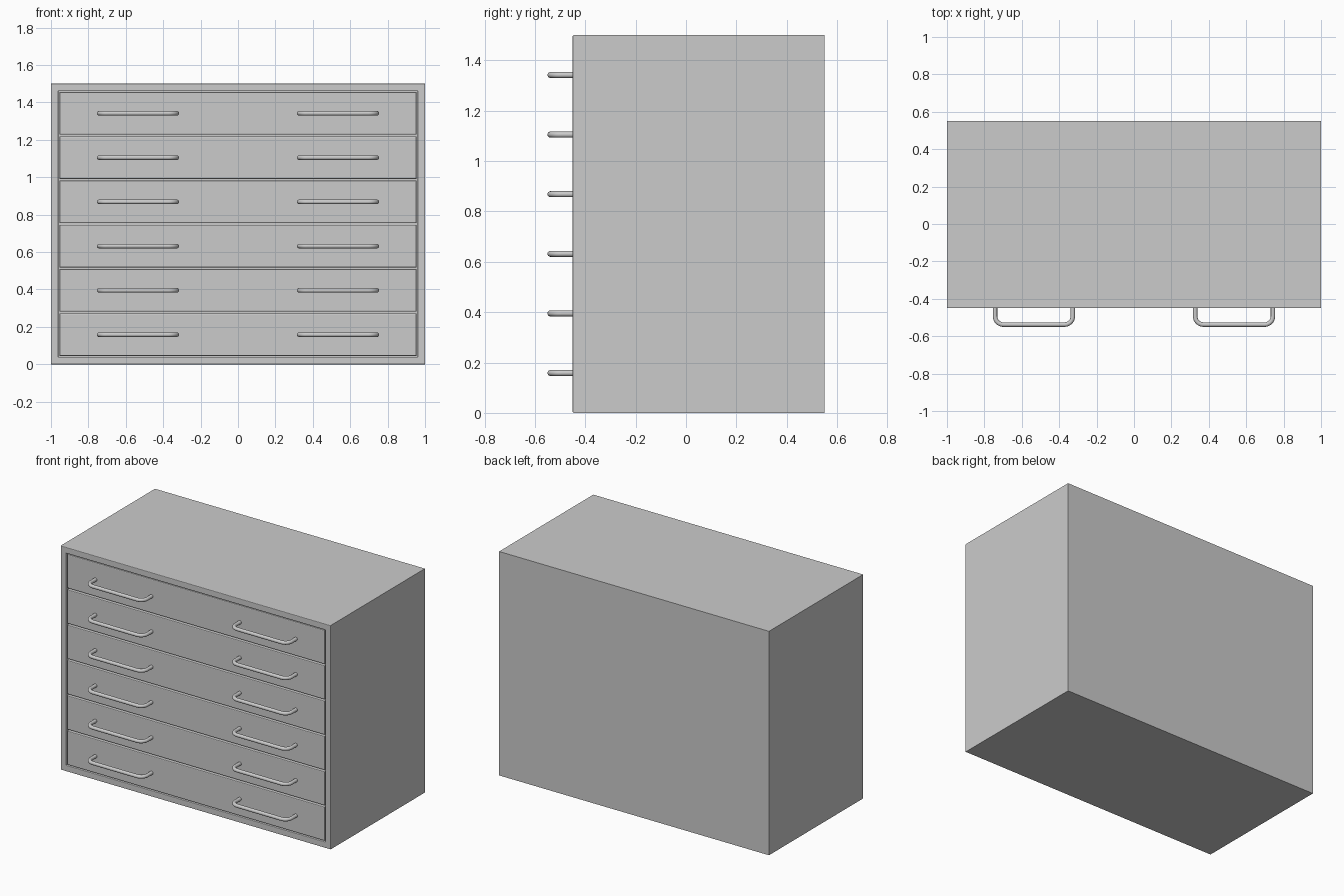
import bpy, bmesh, math
from mathutils import Vector, Matrix

if "Cube" in bpy.data.objects:
    bpy.data.objects.remove(bpy.data.objects["Cube"])

FRONT, BACK = -0.45, 0.55
WIDTH, HEIGHT, WALL = 2.0, 1.5, 0.04
DRAWERS = 6
PITCH = (HEIGHT - 2 * WALL) / DRAWERS


def finish(bm, name):
    mesh = bpy.data.meshes.new(name)
    bm.to_mesh(mesh)
    bm.free()
    obj = bpy.data.objects.new(name, mesh)
    bpy.context.collection.objects.link(obj)
    return obj


def box(x0, x1, y0, y1, z0, z1):
    bm = bmesh.new()
    size = Matrix.Diagonal((x1 - x0, y1 - y0, z1 - z0, 1))
    mid = Matrix.Translation(((x0 + x1) / 2, (y0 + y1) / 2, (z0 + z1) / 2))
    bmesh.ops.create_cube(bm, size=1, matrix=mid @ size)
    return bm


def bevel_front(bm, y, width):
    edges = [e for e in bm.edges if all(abs(v.co.y - y) < 1e-5 for v in e.verts)]
    bmesh.ops.bevel(bm, geom=edges, offset=width, segments=2, profile=0.5, affect='EDGES')


# Cabinet body with a recess for the drawers
bm = box(-WIDTH / 2, WIDTH / 2, FRONT, BACK, 0, HEIGHT)
face = min(bm.faces, key=lambda f: f.calc_center_median().y)
bmesh.ops.inset_region(bm, faces=[face], thickness=WALL, use_even_offset=True)
ext = bmesh.ops.extrude_face_region(bm, geom=[face])
bmesh.ops.translate(bm, vec=(0, 0.05, 0),
                    verts=[g for g in ext["geom"] if isinstance(g, bmesh.types.BMVert)])
if face.is_valid:
    bmesh.ops.delete(bm, geom=[face], context='FACES_ONLY')
rim = [e for e in bm.edges if all(abs(v.co.y - FRONT) < 1e-5 for v in e.verts)
       and e.calc_face_angle(0) > 1]
bmesh.ops.bevel(bm, geom=rim, offset=0.004, segments=2, profile=0.5, affect='EDGES')
bmesh.ops.recalc_face_normals(bm, faces=bm.faces)
finish(bm, "cabinet_body")


# Bent round bar running along a rounded U path
def handle(name, x, z):
    half, out, r, bar = 0.208, FRONT - 0.088, 0.045, 0.012
    arc = [(half - r + r * math.cos(a), out + r - r * math.sin(a))
           for a in (math.pi / 2 * i / 8 for i in range(9))]
    right = [(half, FRONT + 0.02)] + arc
    path = right + [(-px, py) for px, py in reversed(right)]
    bm = bmesh.new()
    rings = []
    for i, p in enumerate(path):
        a, b = path[max(i - 1, 0)], path[min(i + 1, len(path) - 1)]
        t = Vector((b[0] - a[0], b[1] - a[1], 0)).normalized()
        n = Vector((-t.y, t.x, 0))
        rings.append([bm.verts.new(Vector((x + p[0], p[1], z)) + bar *
                      (n * math.cos(s) + Vector((0, 0, 1)) * math.sin(s)))
                      for s in (math.tau * k / 16 for k in range(16))])
    for r0, r1 in zip(rings, rings[1:]):
        for k in range(16):
            bm.faces.new((r0[k], r0[k - 1], r1[k - 1], r1[k])).smooth = True
    bm.faces.new(rings[0])
    bm.faces.new(rings[-1])
    bmesh.ops.recalc_face_normals(bm, faces=bm.faces)
    finish(bm, name)


# Drawer fronts, each with a pair of handles
for i in range(DRAWERS):
    z0 = WALL + i * PITCH
    bm = box(-0.954, 0.954, FRONT + 0.002, FRONT + 0.05, z0 + 0.005, z0 + PITCH - 0.005)
    bevel_front(bm, FRONT + 0.002, 0.005)
    finish(bm, f"drawer_front_{i + 1}")
    for side, x in (("left", -0.535), ("right", 0.535)):
        handle(f"handle_{side}_{i + 1}", x, z0 + PITCH / 2)
